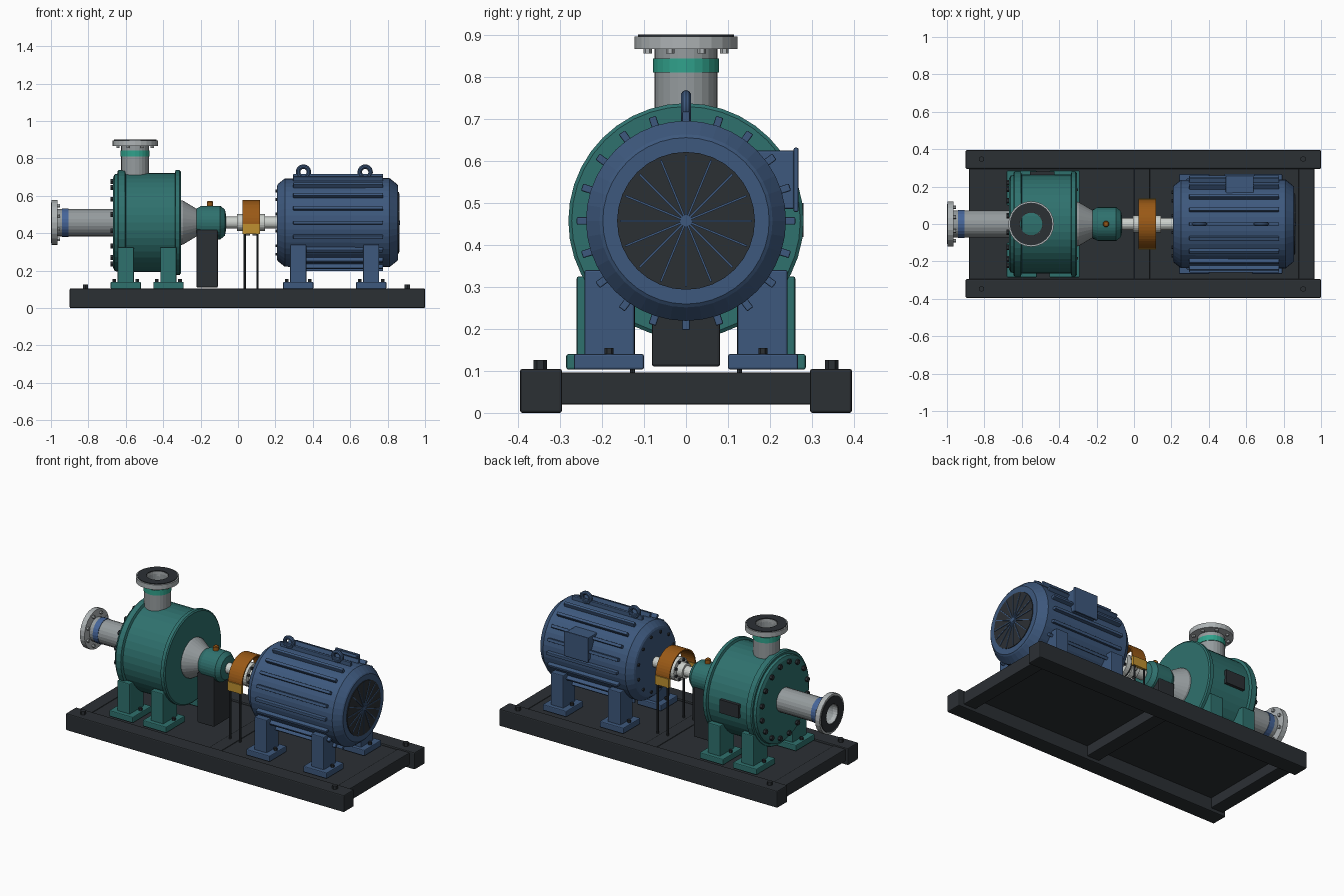
import bpy, bmesh, math
from mathutils import Matrix, Vector

if "Cube" in bpy.data.objects:
    bpy.data.objects.remove(bpy.data.objects["Cube"], do_unlink=True)


def material(name, r, g, b):
    m = bpy.data.materials.new(name)
    m.use_nodes = True
    m.diffuse_color = (r, g, b, 1)
    m.node_tree.nodes["Principled BSDF"].inputs["Base Color"].default_value = (r, g, b, 1)
    return m


TEAL = material("pump teal", .028, .165, .155)
BLUE = material("motor blue", .047, .098, .205)
DARK = material("charcoal", .024, .029, .034)
STEEL = material("pipe steel", .30, .33, .34)
FLANGE = material("flange steel", .42, .45, .46)
PALE = material("bright shaft", .60, .63, .60)
MINT = material("discharge band green", .03, .36, .26)
SKY = material("suction band blue", .06, .13, .32)
ORANGE = material("guard orange", .32, .10, .008)
YELLOW = material("bracket yellow", .52, .28, .03)

AXIS = .457   # height of the shaft line
PORT = -.55   # x of the discharge nozzle


def finish(name, bm, mat, bevel=0):
    bmesh.ops.recalc_face_normals(bm, faces=bm.faces)
    mesh = bpy.data.meshes.new(name)
    bm.to_mesh(mesh)
    bm.free()
    mesh.materials.append(mat)
    ob = bpy.data.objects.new(name, mesh)
    bpy.context.collection.objects.link(ob)
    if bevel:
        mod = ob.modifiers.new("edge", "BEVEL")
        mod.width = bevel
        mod.segments = 2
    return ob


def box(name, x, y, z, mat, bevel=0):
    """Box from three (low, high) ranges."""
    bm = bmesh.new()
    size = [r[1] - r[0] for r in (x, y, z)]
    mid = [(r[1] + r[0]) / 2 for r in (x, y, z)]
    bmesh.ops.create_cube(bm, size=1)
    bmesh.ops.scale(bm, vec=size, verts=bm.verts)
    bmesh.ops.translate(bm, vec=mid, verts=bm.verts)
    return finish(name, bm, mat, bevel)


def lathe(name, profile, mat, sides=32, upright=None, hollow=False):
    """Turn (along, radius) points about the shaft line, or about a vertical at upright=(x, y)."""
    bm = bmesh.new()
    rings = []
    for a, r in profile:
        ring = []
        for i in range(sides):
            t = math.tau * i / sides
            c, s = r * math.cos(t), r * math.sin(t)
            p = (upright[0] + c, upright[1] + s, a) if upright else (a, c, AXIS + s)
            ring.append(bm.verts.new(p))
        rings.append(ring)
    pairs = list(zip(rings, rings[1:]))
    if hollow:
        pairs.append((rings[-1], rings[0]))
    else:
        bm.faces.new(rings[0])
        bm.faces.new(rings[-1])
    for p, q in pairs:
        for i in range(sides):
            j = (i + 1) % sides
            bm.faces.new((p[i], p[j], q[j], q[i]))
    return finish(name, bm, mat)


def tube(name, a, b, outer, inner, mat, sides=24, upright=None):
    return lathe(name, [(a, inner), (a, outer), (b, outer), (b, inner)], mat, sides, upright, True)


def bolts(name, points, axis, radius, height, mat=DARK):
    """Hex heads centred on points, all in one mesh."""
    bm = bmesh.new()
    turn = Vector((0, 0, 1)).rotation_difference(Vector(axis)).to_matrix().to_4x4()
    for p in points:
        bmesh.ops.create_cone(bm, cap_ends=True, segments=6, radius1=radius, radius2=radius,
                              depth=height, matrix=Matrix.Translation(p) @ turn)
    return finish(name, bm, mat)


def circle(n, radius, x):
    return [(x, radius * math.cos(math.tau * (i + .5) / n),
             AXIS + radius * math.sin(math.tau * (i + .5) / n)) for i in range(n)]


# Base frame
for side, s in (("left", 1), ("right", -1)):
    box("base_rail_" + side, (-.9, 1), sorted((s * .295, s * .395)), (0, .105), DARK, .006)
for i, x in enumerate((-.84, .043, .922)):
    box(f"cross_member_{i}", (x - .042, x + .042), (-.3, .3), (.02, .096), DARK, .004)
box("deck_plate", (-.8, .88), (-.3, .3), (.082, .092), DARK)
bolts("anchor_bolts", [(x, y, .115) for x in (-.815, .905) for y in (-.347, .347)],
      (0, 0, 1), .016, .022)

# Feet of the pump and motor
for label, mat, centers, pad_out, leg_out, top in (
        ("pump", TEAL, (-.6, -.372), .285, .26, .325), ("motor", BLUE, (.322, .712), .267, .242, .34)):
    for i, x in enumerate(centers):
        for side, s in (("left", 1), ("right", -1)):
            box(f"{label}_foot_{i}_{side}", (x - .081, x + .081), sorted((s * .1, s * pad_out)),
                (.103, .14), mat, .005)
            box(f"{label}_leg_{i}_{side}", (x - .043, x + .043), sorted((s * .122, s * leg_out)),
                (.135, top), mat, .005)
    bolts(label + "_foot_bolts", [(x + d, s * .183, .147) for x in centers
                                  for d in (-.062, .062) for s in (-1, 1)], (0, 0, 1), .011, .016)

# Pump casing with its two rims and bolted cover
lathe("pump_casing", [(-.668, .24), (-.66, .258), (-.645, .262), (-.645, .275), (-.638, .28),
                      (-.605, .28), (-.6, .265), (-.338, .265), (-.333, .28), (-.312, .28),
                      (-.306, .272), (-.306, .12)], TEAL, 40)
bolts("cover_bolts", circle(16, .225, -.672), (1, 0, 0), .015, .022)
box("casing_nameplate", (-.555, -.425), (.26, .28), (.418, .5), DARK)

# Suction pipe
tube("suction_pipe", -.97, -.66, .073, .058, STEEL)
tube("suction_band", -.94, -.905, .076, .07, SKY)
tube("suction_flange", -.996, -.965, .12, .058, FLANGE)
tube("suction_gasket", -1, -.995, .108, .06, DARK)
bolts("suction_bolts", circle(8, .097, -.96), (1, 0, 0), .01, .014, FLANGE)

# Discharge pipe
up = (PORT, 0)
tube("discharge_pipe", .69, .88, .075, .06, STEEL, 24, up)
tube("discharge_band", .81, .843, .078, .07, MINT, 24, up)
tube("discharge_flange", .866, .896, .122, .06, FLANGE, 24, up)
tube("discharge_gasket", .895, .9, .114, .062, DARK, 24, up)
bolts("discharge_bolts", [(PORT + y, z - AXIS, .862) for _, y, z in circle(8, .099, 0)],
      (0, 0, 1), .01, .014, FLANGE)

# Bearing housing, its pedestal and filler cap
lathe("casing_cone", [(-.31, .12), (-.295, .118), (-.215, .07)], STEEL)
lathe("bearing_housing", [(-.228, .06), (-.222, .075), (-.195, .09), (-.095, .09),
                          (-.07, .07), (-.065, .045)], TEAL)
box("bearing_pedestal", (-.222, -.108), (-.081, .081), (.11, .42), DARK, .006)
lathe("filler_cap", [(.54, .017), (.568, .017), (.573, .012)], ORANGE, 12, (-.15, 0))

# Shaft and coupling
lathe("drive_shaft", [(-.08, .032), (.22, .032)], PALE, 20)
for i, (a, b, c, d) in enumerate(((-.005, .035, .035, .063), (.145, .105, .105, .077))):
    lathe(f"coupling_hub_{i}", [(a, .045), (b, .045), (c, .07), (d, .07)], PALE, 24)
lathe("coupling_element", [(.062, .06), (.078, .06)], DARK, 24)
for i, x in enumerate((.031, .109)):
    bolts(f"coupling_bolts_{i}", circle(8, .057, x), (1, 0, 0), .008, .012)

# Coupling guard: arched sheet on brackets and thin posts
bm = bmesh.new()
arch = []
for k in range(25):
    t = math.pi * k / 24
    arch.append([bm.verts.new((x, .13 * math.cos(t), .447 + .13 * math.sin(t))) for x in (.023, .118)])
for p, q in zip(arch, arch[1:]):
    bm.faces.new((p[0], p[1], q[1], q[0]))
guard = finish("coupling_guard", bm, ORANGE)
guard.modifiers.new("sheet", "SOLIDIFY").thickness = .008
for side, s in (("left", 1), ("right", -1)):
    box("guard_bracket_" + side, (.023, .118), sorted((s * .118, s * .136)), (.395, .45), YELLOW)
    for i, x in enumerate((.036, .104)):
        lathe(f"guard_post_{i}_{side}", [(.09, .006), (.4, .006)], DARK, 8, (x, s * .127))

# Motor body
lathe("motor_body", [(.208, .12), (.208, .195), (.213, .206), (.25, .236), (.81, .238),
                     (.85, .206), (.856, .198), (.856, .15)], BLUE, 40)
bolts("motor_end_bolts", circle(12, .175, .206), (1, 0, 0), .009, .012)
bm = bmesh.new()
for k in range(20):
    place = (Matrix.Translation((.535, 0, AXIS)) @ Matrix.Rotation(math.tau * k / 20, 4, "X")
             @ Matrix.Translation((0, 0, .242)) @ Matrix.Diagonal((.48, .018, .036, 1)))
    bmesh.ops.create_cube(bm, size=1, matrix=place)
finish("cooling_fins", bm, BLUE, .003)

# Fan grille with radial bars
lathe("fan_grille", [(.85, .164), (.86, .164)], DARK, 32)
bm = bmesh.new()
for k in range(16):
    place = (Matrix.Translation((.861, 0, AXIS)) @ Matrix.Rotation(math.tau * k / 16, 4, "X")
             @ Matrix.Translation((0, 0, .079)) @ Matrix.Diagonal((.006, .005, .155, 1)))
    bmesh.ops.create_cube(bm, size=1, matrix=place)
finish("grille_bars", bm, BLUE)
lathe("grille_hub", [(.858, .012), (.865, .012)], BLUE, 12)

# Lifting eyes
for i, x in enumerate((.35, .68)):
    bpy.ops.mesh.primitive_torus_add(major_segments=24, minor_segments=10, major_radius=.029,
                                     minor_radius=.012, location=(x, 0, .727),
                                     rotation=(math.pi / 2, 0, 0))
    eye = bpy.context.object
    eye.name = f"lifting_eye_{i}"
    eye.data.materials.append(BLUE)
    bpy.ops.object.shade_smooth_by_angle()

# Terminal box
box("terminal_box", (.49, .64), (.16, .258), (.485, .625), BLUE, .005)
box("terminal_box_lid", (.483, .647), (.256, .268), (.478, .631), BLUE, .004)
